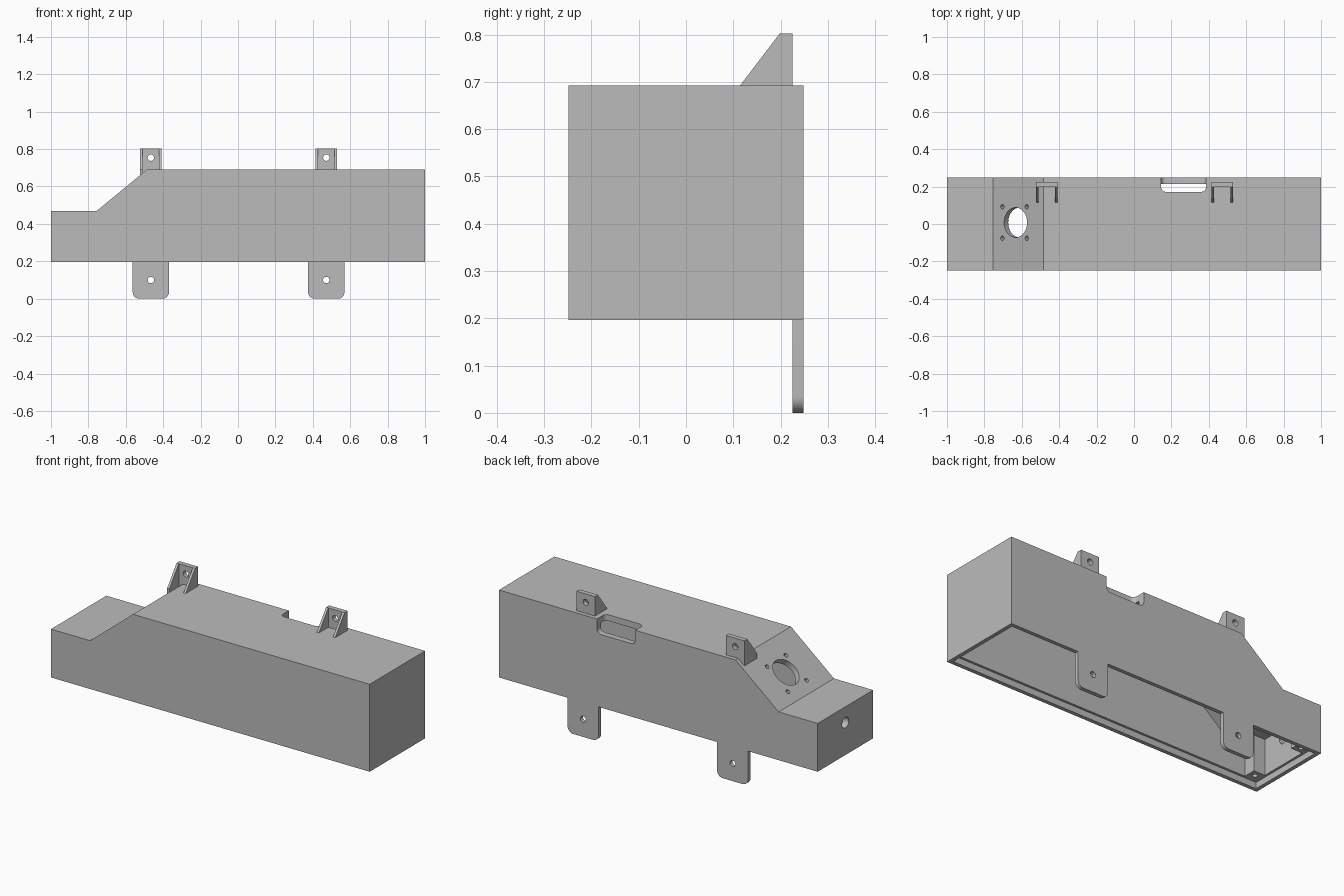
import bpy, bmesh, math
from mathutils import Vector, Matrix

if "Cube" in bpy.data.objects:
    bpy.data.objects.remove(bpy.data.objects["Cube"], do_unlink=True)

grey = bpy.data.materials.new("plain grey")
grey.use_nodes = True
GREY = (0.5, 0.5, 0.5, 1)
grey.diffuse_color = GREY
grey.node_tree.nodes["Principled BSDF"].inputs["Base Color"].default_value = GREY


def finish(name, bm):
    bmesh.ops.recalc_face_normals(bm, faces=bm.faces)
    me = bpy.data.meshes.new(name)
    bm.to_mesh(me)
    bm.free()
    me.materials.append(grey)
    ob = bpy.data.objects.new(name, me)
    bpy.context.collection.objects.link(ob)
    return ob


def prism(name, pts, axis, a, b):
    """Extrude a 2D outline along an axis from a to b."""
    place = {"x": lambda u, v, w: (w, u, v),
             "y": lambda u, v, w: (u, w, v),
             "z": lambda u, v, w: (u, v, w)}[axis]
    bm = bmesh.new()
    face = bm.faces.new([bm.verts.new(place(u, v, a)) for u, v in pts])
    new = bmesh.ops.extrude_face_region(bm, geom=[face])["geom"]
    step = Vector(place(0, 0, b - a))
    bmesh.ops.translate(bm, vec=step, verts=[g for g in new if isinstance(g, bmesh.types.BMVert)])
    return finish(name, bm)


def rect(u0, u1, v0, v1, r=0.0):
    """Rectangle outline whose two low-v corners are rounded by r."""
    if not r:
        return [(u0, v0), (u1, v0), (u1, v1), (u0, v1)]
    pts = []
    for cu, start in ((u0 + r, 180), (u1 - r, 270)):
        for i in range(9):
            t = math.radians(start + i * 90 / 8)
            pts.append((cu + r * math.cos(t), v0 + r + r * math.sin(t)))
    return pts + [(u1, v1), (u0, v1)]


def drill(centre, direction, radius, depth):
    bm = bmesh.new()
    turn = Vector(direction).to_track_quat("Z", "Y").to_matrix().to_4x4()
    bmesh.ops.create_cone(bm, cap_ends=True, segments=32, radius1=radius, radius2=radius,
                          depth=depth, matrix=Matrix.Translation(centre) @ turn)
    return finish("hole_cutter", bm)


def combine(ob, others, operation="DIFFERENCE"):
    """Apply booleans one by one and discard the helper shapes."""
    for other in others:
        other.hide_render = True
        mod = ob.modifiers.new("boolean", "BOOLEAN")
        mod.operation, mod.solver, mod.object = operation, "EXACT", other
        with bpy.context.temp_override(object=ob, active_object=ob):
            bpy.ops.object.modifier_apply(modifier=mod.name)
        bpy.data.objects.remove(other, do_unlink=True)


W, BASE, LOW, TOP = 0.248, 0.196, 0.47, 0.692
WALL, RIM = 0.035, 0.022
SLOPE_A, SLOPE_B = -0.755, -0.485

# Hollow shell with stepped, sloping top and open underside
shell = prism("housing_shell", [(-1, BASE), (1, BASE), (1, TOP), (SLOPE_B, TOP),
                                (SLOPE_A, LOW), (-1, LOW)], "y", -W, W)
shift = 0.0125
cavity = prism("cavity_cutter", [(-1 + WALL, 0.1), (1 - WALL, 0.1), (1 - WALL, TOP - WALL),
                                 (SLOPE_B + shift, TOP - WALL), (SLOPE_A + shift, LOW - WALL),
                                 (-1 + WALL, LOW - WALL)], "y", -W + WALL, W - WALL)
lid_recess = prism("recess_cutter", rect(-1 + RIM, 1 - RIM, -W + RIM, W - RIM), "z", 0.1, BASE + 0.035)

# Rounded notch through the back edge
notch_top = prism("notch_cutter", rect(0.145, 0.385, 0.172, 0.3, 0.025), "z", 0.64, 0.8)
notch_back = prism("notch_cutter", rect(0.145, 0.385, 0.61, 0.8, 0.025), "y", 0.2, 0.3)

# Round opening and four screw holes in the slope, plus the end hole
normal = Vector((LOW - TOP, 0, SLOPE_B - SLOPE_A)).normalized()


def on_slope(x, y):
    return Vector((x, y, LOW + (x - SLOPE_A) * (TOP - LOW) / (SLOPE_B - SLOPE_A)))


holes = [drill(on_slope(-0.633, 0.008), normal, 0.08, 0.14)]
holes += [drill(on_slope(x, y), normal, 0.012, 0.12)
          for x in (-0.704, -0.574) for y in (-0.076, 0.092)]
holes.append(drill((-1, 0, 0.38), (1, 0, 0), 0.03, 0.2))
combine(shell, [cavity, lid_recess, notch_top, notch_back] + holes)

# Screw posts in the low end's inner corners
for side, label in ((-1, "front"), (1, "back")):
    y0, y1 = sorted((side * (W - WALL), side * (W - WALL - 0.07)))
    x0 = -1 + WALL
    post = prism(label + "_screw_post", rect(x0, x0 + 0.07, y0, y1), "z", BASE + 0.035, LOW - WALL)
    combine(post, [drill((x0 + 0.035, (y0 + y1) / 2, BASE + 0.03), (0, 0, 1), 0.014, 0.2)])

for cx, label in ((-0.466, "right"), (0.472, "left")):
    # Lower mounting tab, rounded at the bottom
    tab = prism(label + "_lower_tab", rect(cx - 0.097, cx + 0.097, 0, BASE, 0.035), "y", 0.225, W)
    combine(tab, [drill((cx, 0.236, 0.1), (0, 1, 0), 0.017, 0.2)])

    # Upper bracket: drilled plate with two triangular gussets
    foot = TOP - 0.032
    plate = prism(label + "_upper_bracket", rect(cx - 0.058, cx + 0.058, foot, 0.802), "y", 0.198, 0.225)
    gussets = [prism("gusset", [(0.114, foot), (0.21, foot), (0.21, 0.802), (0.198, 0.802), (0.114, TOP)],
                     "x", x, x + 0.014) for x in (cx - 0.058, cx + 0.044)]
    combine(plate, gussets, "UNION")
    combine(plate, [drill((cx, 0.21, 0.754), (0, 1, 0), 0.017, 0.1)])

# Smooth the round cuts while keeping corners crisp
for ob in bpy.context.scene.objects:
    if ob.type == "MESH" and grey.name in ob.data.materials:
        ob.select_set(True)
        bpy.context.view_layer.objects.active = ob
bpy.ops.object.shade_smooth_by_angle(angle=math.radians(30))
